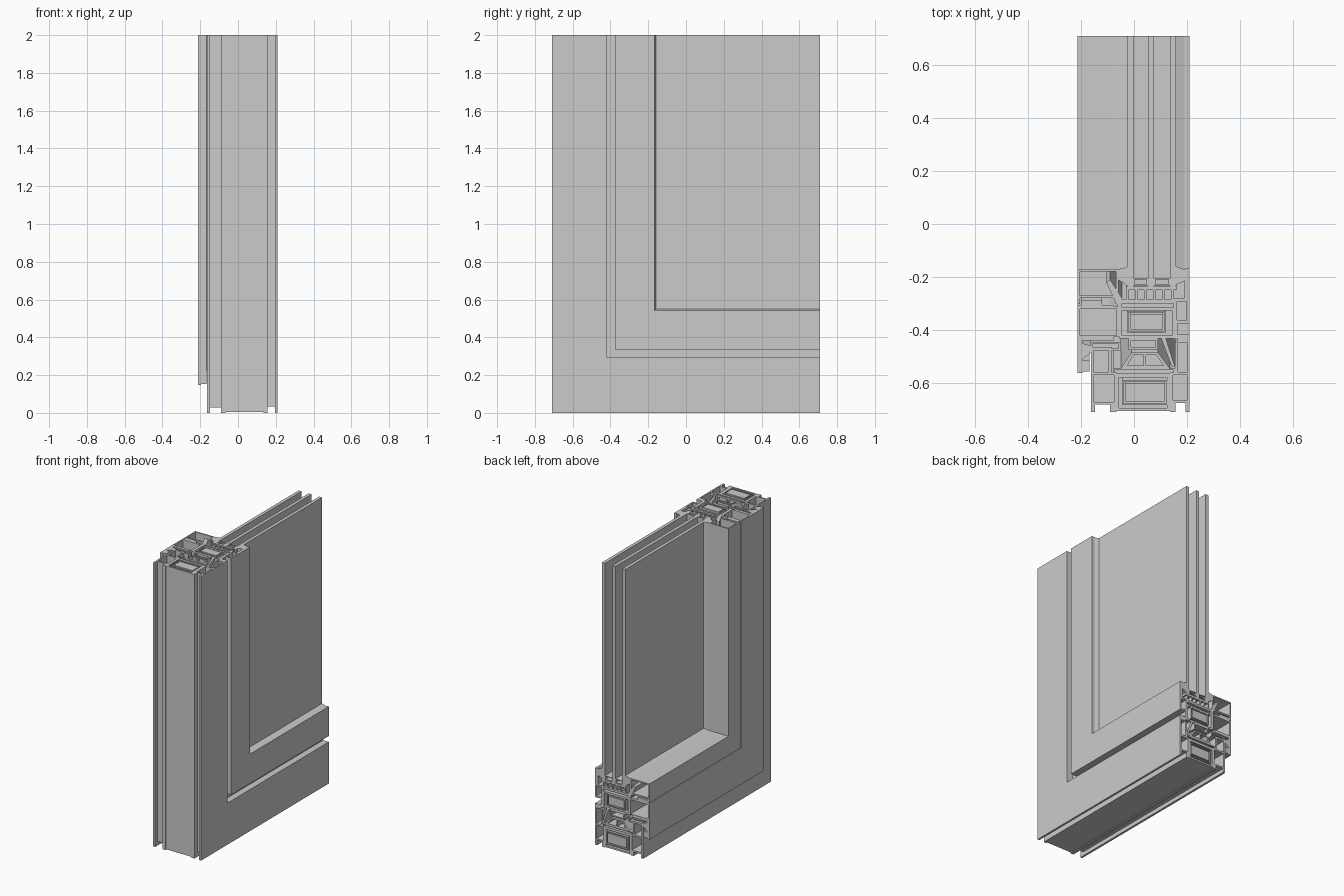
import bpy, bmesh

HALF, TOP = 0.71, 2.0   # half length of the sill leg, height of the jamb leg


def rect(x0, d0, x1, d1):
    return [(x0, d0), (x1, d0), (x1, d1), (x0, d1)]


def sweep(name, outer, holes=()):
    """Sweep a section (x, distance from outer edge) round the mitred L corner."""
    bm = bmesh.new()
    cap_a, cap_b = [], []
    for loop in [outer, *holes]:
        rings = [[bm.verts.new(p) for p in ring] for ring in (
            [(x, d - HALF, TOP) for x, d in loop],
            [(x, d - HALF, d) for x, d in loop],
            [(x, HALF, d) for x, d in loop])]
        n = len(loop)
        for a, b in zip(rings, rings[1:]):
            for i in range(n):
                j = (i + 1) % n
                bm.faces.new((a[i], a[j], b[j], b[i]))
        for ring, cap in ((rings[0], cap_a), (rings[2], cap_b)):
            cap += [bm.edges.get((ring[i], ring[(i + 1) % n])) for i in range(n)]
    for cap in (cap_a, cap_b):
        bmesh.ops.triangle_fill(bm, use_beauty=True, edges=cap)
    bmesh.ops.recalc_face_normals(bm, faces=bm.faces)
    mesh = bpy.data.meshes.new(name)
    bm.to_mesh(mesh)
    bm.free()
    ob = bpy.data.objects.new(name, mesh)
    bpy.context.collection.objects.link(ob)
    return ob


def tube(name, x0, d0, x1, d1, t=0.01):
    return sweep(name, rect(x0, d0, x1, d1), [rect(x0 + t, d0 + t, x1 - t, d1 - t)])


# Outer frame: inner aluminium shell with foot and rebate leg
sweep("frame_inner_shell",
      [(-0.163, 0), (-0.148, 0), (-0.148, 0.028), (-0.09, 0.028), (-0.09, 0),
       (-0.066, 0), (-0.066, 0.15), (-0.085, 0.15), (-0.085, 0.245),
       (-0.163, 0.245)],
      [rect(-0.152, 0.039, -0.076, 0.14), rect(-0.152, 0.152, -0.096, 0.234)])
# Outer frame: outer aluminium shell
sweep("frame_outer_shell",
      [(0.135, 0), (0.157, 0), (0.157, 0.035), (0.195, 0.035), (0.195, 0),
       (0.21, 0), (0.21, 0.293), (0.165, 0.293), (0.165, 0.27), (0.155, 0.26),
       (0.155, 0.15), (0.135, 0.15)],
      [rect(0.147, 0.045, 0.2, 0.14), rect(0.166, 0.152, 0.2, 0.262)])
# Thermal break of the frame with foam core
tube("frame_thermal_break", -0.068, 0.004, 0.137, 0.142, 0.012)
tube("frame_foam_core", -0.045, 0.027, 0.128, 0.12, 0.006)
sweep("frame_foam_fill", rect(-0.032, 0.04, 0.115, 0.107))
tube("frame_upper_chamber", -0.08, 0.142, 0.155, 0.165, 0.006)
# Centre seal between frame and sash
sweep("centre_seal",
      [(-0.05, 0.165), (0.135, 0.165), (0.09, 0.225), (-0.01, 0.225)],
      [[(-0.025, 0.175), (0.035, 0.175), (0.035, 0.215), (-0.004, 0.215)],
       [(0.045, 0.175), (0.112, 0.175), (0.084, 0.215), (0.045, 0.215)]])
sweep("centre_seal_lip",
      [(0.1, 0.285), (0.118, 0.285), (0.155, 0.17), (0.143, 0.17)])
tube("frame_rebate_rail", -0.165, 0.232, -0.05, 0.265, 0.008)

# Sash: inner aluminium shell with overlapping flange
sweep("sash_inner_shell",
      [(-0.213, 0.148), (-0.195, 0.148), (-0.195, 0.27), (-0.075, 0.27),
       (-0.075, 0.285), (-0.055, 0.285), (-0.055, 0.395), (-0.09, 0.405),
       (-0.213, 0.405)],
      [rect(-0.203, 0.29, -0.066, 0.39)])
sweep("sash_flange_seal", rect(-0.197, 0.153, -0.168, 0.195))
sweep("sash_stop_seal", [(-0.195, 0.2), (-0.163, 0.225), (-0.163, 0.25), (-0.195, 0.26)])
# Sash: thermal break, foam core and hardware groove
tube("sash_thermal_break", -0.057, 0.278, 0.155, 0.395, 0.012)
tube("sash_foam_core", -0.026, 0.3, 0.12, 0.382, 0.006)
sweep("sash_foam_fill", rect(-0.014, 0.312, 0.108, 0.37))
tube("sash_hardware_groove", -0.02, 0.235, 0.09, 0.278, 0.008)
# Sash: outer aluminium shell holding the glass
sweep("sash_outer_shell",
      [(0.15, 0.275), (0.165, 0.275), (0.165, 0.335), (0.21, 0.335),
       (0.21, 0.542), (0.19, 0.542), (0.19, 0.43), (0.15, 0.43)],
      [rect(0.162, 0.347, 0.199, 0.418)])
# Glazing bead
sweep("glazing_bead",
      [(-0.213, 0.408), (-0.203, 0.408), (-0.203, 0.43), (-0.07, 0.43),
       (-0.07, 0.408), (-0.058, 0.408), (-0.058, 0.54), (-0.213, 0.54)],
      [rect(-0.204, 0.44, -0.068, 0.531)])
sweep("bead_foot", rect(-0.2, 0.405, -0.12, 0.422))
sweep("bead_clip",
      [(-0.105, 0.49), (-0.09, 0.5), (-0.045, 0.43), (-0.045, 0.395), (-0.06, 0.395)])

# Glazing seals
sweep("inner_glass_seal",
      [(-0.06, 0.5), (-0.045, 0.49), (-0.024, 0.475), (-0.024, 0.55),
       (-0.04, 0.543), (-0.06, 0.54)])
sweep("outer_glass_seal",
      [(0.158, 0.48), (0.192, 0.495), (0.192, 0.538), (0.172, 0.545), (0.158, 0.55)])

# Glazing bridge with support fins
sweep("glazing_bridge", rect(-0.045, 0.41, 0.152, 0.425))
for i in range(6):
    x = -0.03 + i * 0.034
    sweep(f"glazing_fin_{i + 1}", rect(x, 0.424, x + 0.009, 0.46))
sweep("glazing_block", rect(-0.03, 0.46, 0.16, 0.474))

# Triple glass panes and their spacer bars
for i, x in enumerate((-0.025, 0.053, 0.135)):
    y0, z0 = 0.474 - HALF, 0.474
    bpy.ops.mesh.primitive_cube_add(
        size=1, location=(x + 0.0115, (y0 + HALF) / 2, (z0 + TOP) / 2))
    pane = bpy.context.object
    pane.name = f"glass_pane_{i + 1}"
    pane.scale = (0.023, HALF - y0, TOP - z0)
for i, (x0, x1) in enumerate(((-0.002, 0.053), (0.076, 0.135))):
    tube(f"glass_spacer_{i + 1}", x0, 0.477, x1, 0.505, 0.005)
